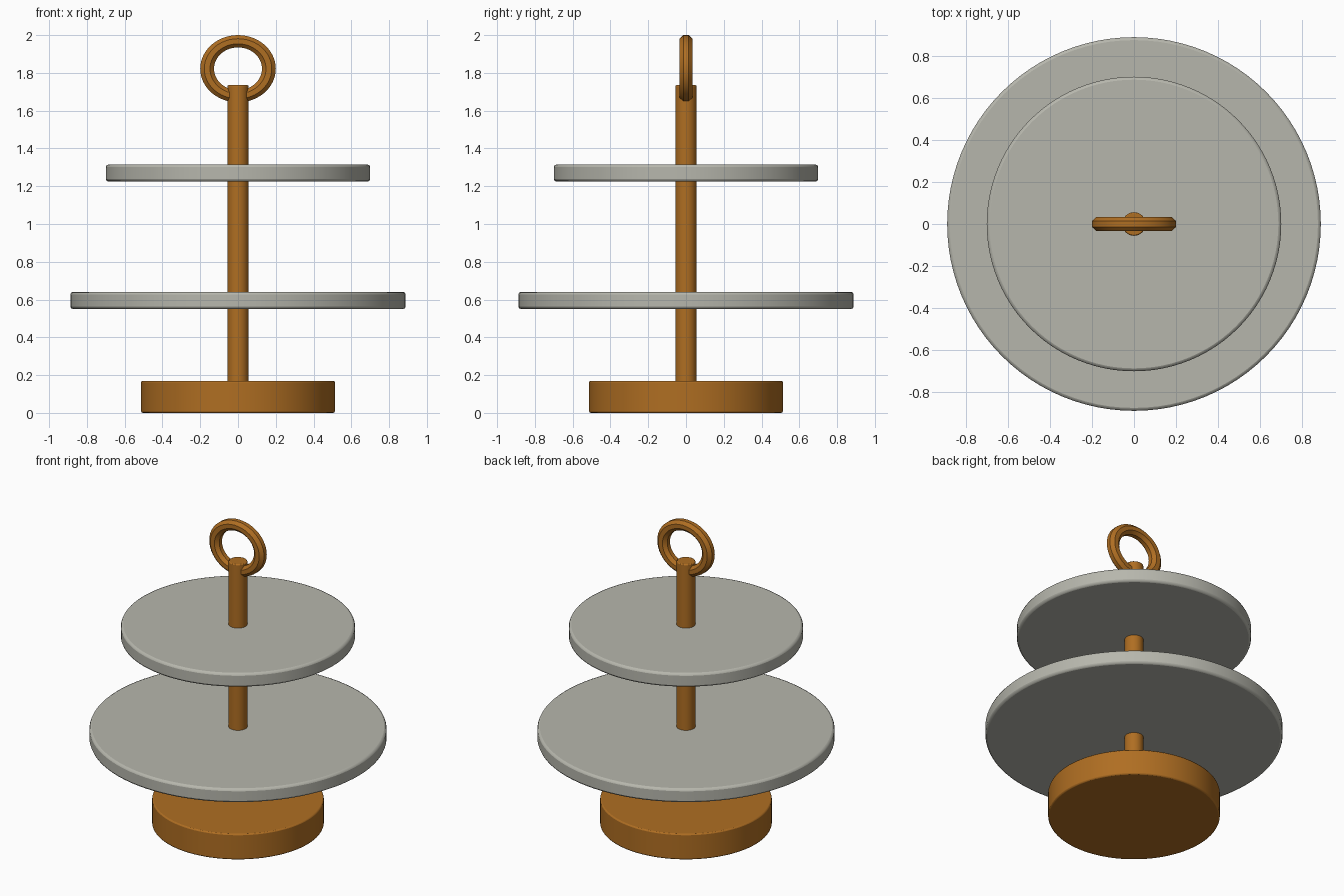
import bpy, bmesh, math

cube = bpy.data.objects.get("Cube")
if cube:
    bpy.data.objects.remove(cube, do_unlink=True)


def material(name, rgb):
    m = bpy.data.materials.new(name)
    m.use_nodes = True
    color = (*rgb, 1.0)
    m.diffuse_color = color
    bsdf = next(n for n in m.node_tree.nodes if n.type == 'BSDF_PRINCIPLED')
    bsdf.inputs["Base Color"].default_value = color
    return m


wood = material("warm_wood", (0.43, 0.156, 0.016))
stone = material("pale_stone", (0.47, 0.47, 0.415))


def smooth(obj, degrees):
    bpy.ops.object.select_all(action='DESELECT')
    obj.select_set(True)
    bpy.context.view_layer.objects.active = obj
    bpy.ops.object.shade_smooth_by_angle(angle=math.radians(degrees))


def disc(name, radius, z0, z1, mat, bevel, sides=96):
    """Upright cylinder with a softened rim."""
    bpy.ops.mesh.primitive_cylinder_add(vertices=sides, radius=radius, depth=z1 - z0,
                                        location=(0, 0, (z0 + z1) / 2))
    obj = bpy.context.object
    obj.name = name
    obj.data.materials.append(mat)
    mod = obj.modifiers.new("rim_bevel", 'BEVEL')
    mod.width = bevel
    mod.segments = 2
    mod.limit_method = 'ANGLE'
    mod.angle_limit = math.radians(40)
    smooth(obj, 30)
    return obj


# Base, pole and the two serving plates
disc("base", 0.513, 0.0, 0.17, wood, 0.008)
disc("pole", 0.056, 0.15, 1.735, wood, 0.006, 32)
disc("lower_plate", 0.888, 0.55, 0.641, stone, 0.014)
disc("upper_plate", 0.70, 1.224, 1.315, stone, 0.014)

# Carrying ring: slightly wide oval hoop with an eight-sided section
MAJOR, MINOR, STEPS, SIDES = 0.1635, 0.0395, 48, 8
bm = bmesh.new()
rows = []
for i in range(STEPS):
    a = math.tau * i / STEPS
    row = []
    for j in range(SIDES):
        b = math.tau * (j + 0.5) / SIDES
        r = MAJOR + MINOR * math.cos(b)
        row.append(bm.verts.new((r * math.cos(a), 0.93 * MINOR * math.sin(b),
                                 0.89 * r * math.sin(a))))
    rows.append(row)
for i in range(STEPS):
    p, q = rows[i], rows[(i + 1) % STEPS]
    for j in range(SIDES):
        k = (j + 1) % SIDES
        bm.faces.new((p[j], p[k], q[k], q[j]))
bmesh.ops.recalc_face_normals(bm, faces=bm.faces)
mesh = bpy.data.meshes.new("carrying_ring")
bm.to_mesh(mesh)
bm.free()
ring = bpy.data.objects.new("carrying_ring", mesh)
bpy.context.collection.objects.link(ring)
ring.location.z = 1.822
mesh.materials.append(wood)
smooth(ring, 30)
